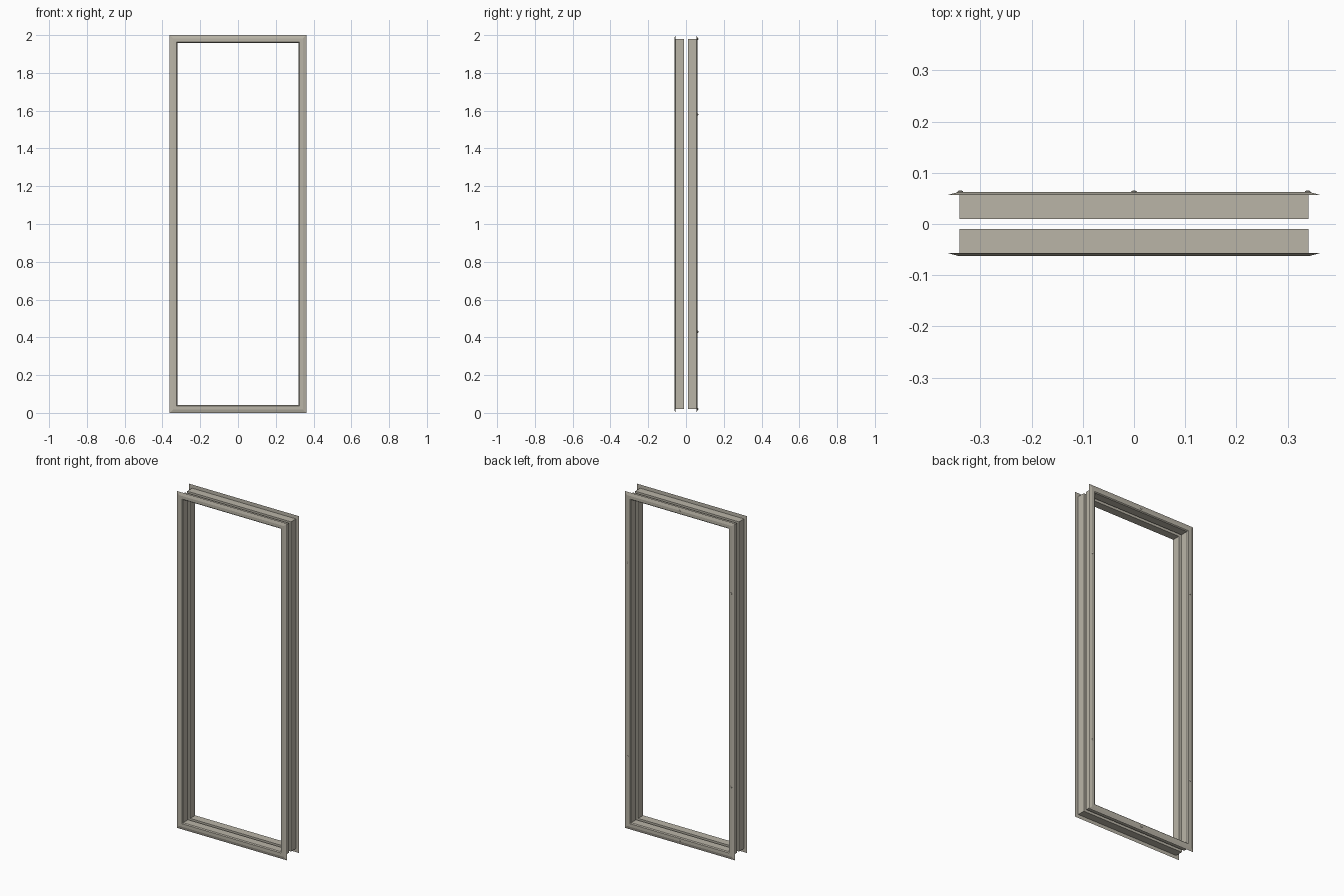
import bpy, bmesh, math

if "Cube" in bpy.data.objects:
    bpy.data.objects.remove(bpy.data.objects["Cube"])

HALF_W, HALF_H = 0.362, 1.0

mat = bpy.data.materials.new("beige_grey_metal")
mat.diffuse_color = (0.49, 0.46, 0.39, 1)
mat.use_nodes = True
mat.node_tree.nodes["Principled BSDF"].inputs["Base Color"].default_value = mat.diffuse_color

# Section of the trim: (inset from outer edge, distance from the centre plane)
SECTION = [(0.0, 0.057), (0.018, 0.062), (0.036, 0.062), (0.041, 0.057),
           (0.041, 0.010), (0.021, 0.010), (0.021, 0.0565)]


def finish(bm, name):
    bmesh.ops.recalc_face_normals(bm, faces=bm.faces)
    mesh = bpy.data.meshes.new(name)
    bm.to_mesh(mesh)
    bm.free()
    mesh.materials.append(mat)
    obj = bpy.data.objects.new(name, mesh)
    bpy.context.collection.objects.link(obj)
    return obj


def make_frame(name, side):
    """Sweep the section around the rectangle with mitred corners."""
    bm = bmesh.new()
    rings = []
    for sx, sz in ((-1, -1), (1, -1), (1, 1), (-1, 1)):
        rings.append([bm.verts.new((sx * (HALF_W - d), side * y,
                                    HALF_H + sz * (HALF_H - d)))
                      for d, y in SECTION])
    n = len(SECTION)
    for i in range(4):
        a, b = rings[i], rings[(i + 1) % 4]
        for j in range(n):
            k = (j + 1) % n
            bm.faces.new((a[j], b[j], b[k], a[k]))
    return finish(bm, name)


def make_screw(name, x, z):
    """Low domed screw head on the back trim face."""
    bm = bmesh.new()
    rings = []
    for r, y in ((0.0065, 0.0605), (0.0055, 0.0635), (0.003, 0.065)):
        rings.append([bm.verts.new((x + r * math.cos(t * math.tau / 12), y,
                                    z + r * math.sin(t * math.tau / 12)))
                      for t in range(12)])
    for a, b in zip(rings, rings[1:]):
        for i in range(12):
            k = (i + 1) % 12
            bm.faces.new((a[i], a[k], b[k], b[i]))
    bm.faces.new(rings[0])
    bm.faces.new(rings[-1])
    return finish(bm, name)


# Two matching frames with the glazing gap between them
make_frame("front_frame", -1)
make_frame("back_frame", 1)

# Screws: one in the middle of each rail, two on each stile
spots = [(0, 0.021), (0, 1.979)]
spots += [(sx * 0.339, z) for sx in (-1, 1) for z in (0.43, 1.58)]
for i, (x, z) in enumerate(spots):
    make_screw(f"screw_{i + 1}", x, z)
